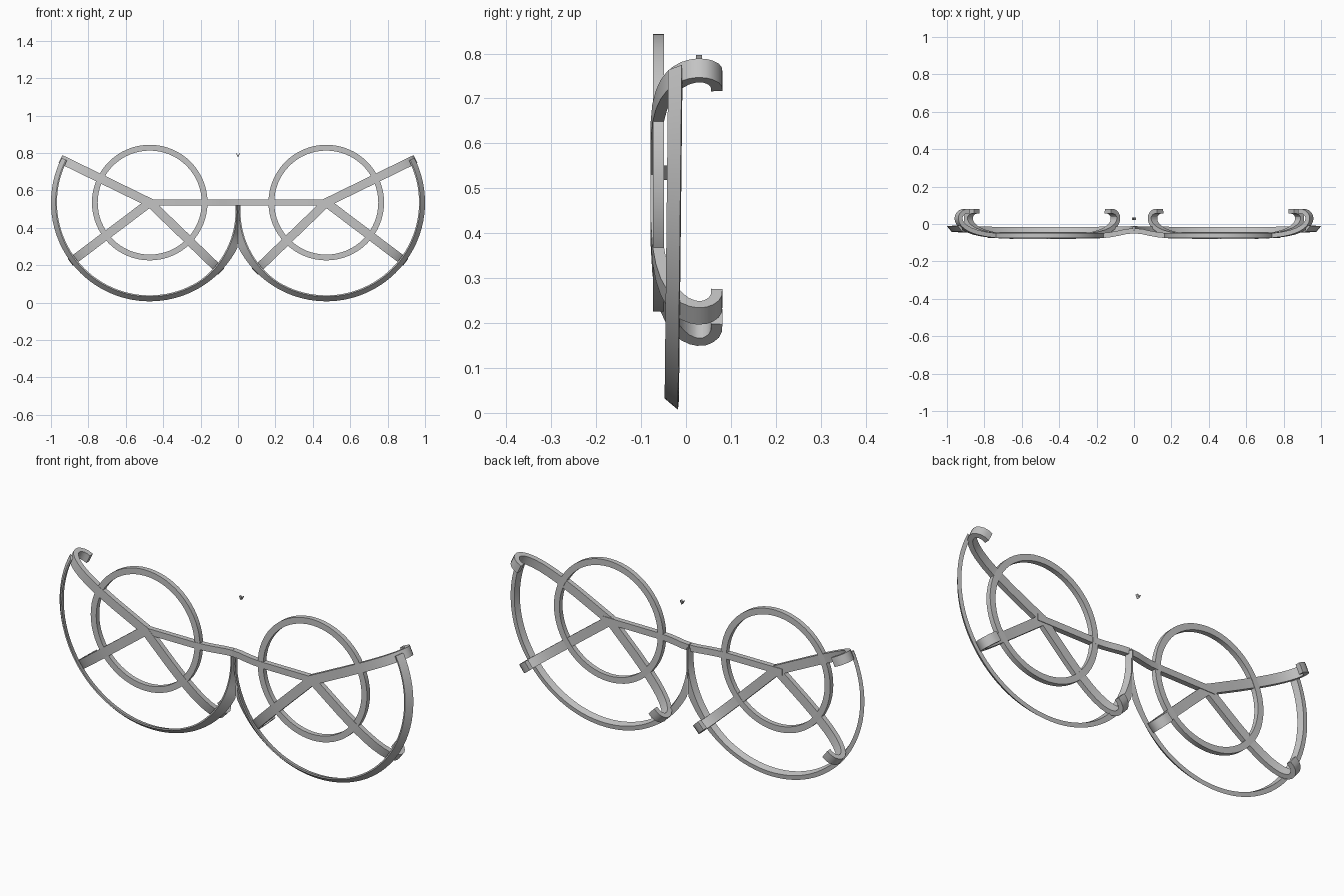
import bpy, bmesh, math
from mathutils import Vector

if "Cube" in bpy.data.objects:
    bpy.data.objects.remove(bpy.data.objects["Cube"])

CX, CZ = -0.472, 0.535          # centre of the left lens guard

gray = bpy.data.materials.new("plain_gray")
gray.diffuse_color = (0.55, 0.55, 0.55, 1)
gray.use_nodes = True
gray.node_tree.nodes["Principled BSDF"].inputs["Base Color"].default_value = gray.diffuse_color


def sweep(name, sections, closed=False, mirror=True):
    """Skin a list of equal-length cross-sections into a solid bar."""
    bm = bmesh.new()
    rows = [[bm.verts.new(p) for p in s] for s in sections]
    n = len(rows[0])
    pairs = list(zip(rows, rows[1:]))
    if closed:
        pairs.append((rows[-1], rows[0]))
    else:
        bm.faces.new(rows[0])
        bm.faces.new(rows[-1][::-1])
    for a, b in pairs:
        for i in range(n):
            j = (i + 1) % n
            bm.faces.new((a[i], b[i], b[j], a[j]))
    bmesh.ops.recalc_face_normals(bm, faces=bm.faces)
    me = bpy.data.meshes.new(name)
    bm.to_mesh(me)
    bm.free()
    me.materials.append(gray)
    ob = bpy.data.objects.new(name, me)
    bpy.context.collection.objects.link(ob)
    if mirror:
        ob.modifiers.new("mirror", 'MIRROR').use_mirror_merge = False
    bpy.ops.object.select_all(action='DESELECT')
    ob.select_set(True)
    bpy.context.view_layer.objects.active = ob
    bpy.ops.object.shade_smooth_by_angle(angle=math.radians(28))
    return ob


def polar(r, y, a, side=0.0):
    return (CX + r * math.cos(a) - side * math.sin(a), y,
            CZ + r * math.sin(a) + side * math.cos(a))


def bar(name, deg, profile, width, thick):
    """Flat strip along a radial (r, y) profile, thickened to its inner side."""
    a = math.radians(deg)
    pts = [Vector(p) for p in profile]
    secs = []
    for i, p in enumerate(pts):
        t = (pts[min(i + 1, len(pts) - 1)] - pts[max(i - 1, 0)]).normalized()
        q = p + Vector((-t.y, t.x)) * thick
        w = width / 2
        secs.append([polar(p.x, p.y, a, -w), polar(p.x, p.y, a, w),
                     polar(q.x, q.y, a, w), polar(q.x, q.y, a, -w)])
    return sweep(name, secs)


# round inner ring
sweep("inner_ring", [[polar(r, y, k * math.tau / 64) for r, y in
                      ((0.278, -0.074), (0.309, -0.074), (0.309, -0.049), (0.278, -0.049))]
                     for k in range(64)], closed=True)

# spokes that bend backward and end in a clip hook
hook = [(-0.01, -0.079), (0.2, -0.079), (0.30, -0.075), (0.37, -0.067), (0.42, -0.057),
        (0.46, -0.044), (0.49, -0.029), (0.513, -0.011), (0.526, 0.008), (0.531, 0.025),
        (0.529, 0.045), (0.52, 0.06), (0.505, 0.073), (0.485, 0.08), (0.462, 0.081)]
for nm, deg in (("upper", 154), ("lower_outer", 217), ("lower_inner", 316)):
    bar(nm + "_clip_spoke", deg, hook, 0.047, 0.025)

# crossbar half, dipping back where it meets the middle
bar("crossbar", 0, [(-0.035, -0.078), (0.28, -0.077), (0.34, -0.072), (0.39, -0.063),
                    (0.43, -0.054), (0.472, -0.05)], 0.032, 0.027)

# large outer arc with a slanted outside, cut on the middle plane
arc = []
for k in range(61):
    d = 153 + 207 * k / 60
    a = math.radians(d)
    f = max(0.0, (d - 300) / 60)
    drop = 0.04 * f ** 1.3
    sec = []
    for r, y in ((0.496 - drop, -0.047), (0.503 - drop, -0.048),
                 (0.528, -0.018), (0.506 - drop * 0.9, -0.016)):
        x, y, z = polar(r, y, a)
        sec.append((min(x, -0.0005 if r > 0.52 else -0.004), y + 0.011 * z, z))
    arc.append(sec)
sweep("outer_arc", arc)

# tiny loose V-shaped chip above the middle
sweep("small_chip", [[(x + o, 0.022, z), (x + o, 0.036, z), (x + o + 0.004, 0.036, z),
                      (x + o + 0.004, 0.022, z)]
                     for x, z, o in ((-0.01, 0.797, 0), (-0.002, 0.78, 0), (0.006, 0.797, 0))],
      mirror=False)
